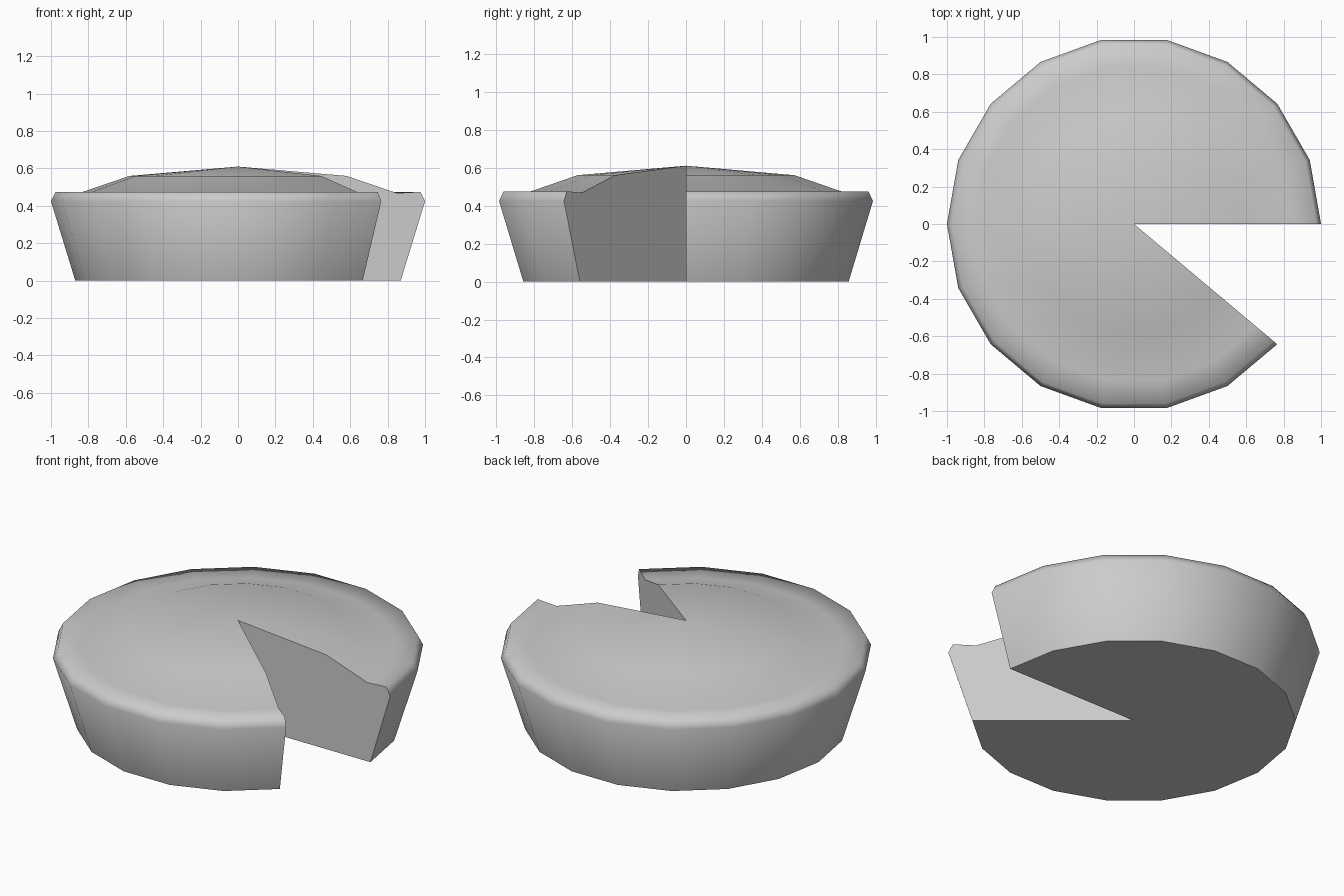
import bpy, bmesh, math

cube = bpy.data.objects.get("Cube")
if cube:
    bpy.data.objects.remove(cube, do_unlink=True)

# Plain grey material
grey = bpy.data.materials.new("light_grey")
grey.use_nodes = True
colour = (0.6, 0.6, 0.6, 1)
grey.diffuse_color = colour
grey.node_tree.nodes["Principled BSDF"].inputs["Base Color"].default_value = colour

# Half section of the pie as (radius, height): base, sloped side, rim, domed crust
PROFILE = [(0, 0), (0.87, 0), (1, 0.425), (0.975, 0.475),
           (0.85, 0.468), (0.58, 0.56), (0, 0.61)]
STEP = math.radians(20)
WEDGES = 16  # two of the eighteen wedges are missing: the cut slice

bm = bmesh.new()
base, peak = (bm.verts.new((0, 0, PROFILE[i][1])) for i in (0, -1))
rings = []
for k in range(WEDGES + 1):
    a = k * STEP
    ring = [bm.verts.new((r * math.cos(a), r * math.sin(a), z))
            for r, z in PROFILE[1:-1]]
    rings.append([base] + ring + [peak])

# Outer skin
for p, q in zip(rings, rings[1:]):
    for i in range(len(PROFILE) - 1):
        corners = dict.fromkeys([p[i], q[i], q[i + 1], p[i + 1]])
        face = bm.faces.new(list(corners))
        face.smooth = i > 0

# Flat faces where the slice was taken out
bm.faces.new(rings[0])
bm.faces.new(rings[-1][::-1])
bmesh.ops.recalc_face_normals(bm, faces=bm.faces)

# Keep the base and the cut edges crisp
for e in bm.edges:
    e.smooth = all(f.smooth for f in e.link_faces)

mesh = bpy.data.meshes.new("cut_pie")
bm.to_mesh(mesh)
bm.free()
mesh.materials.append(grey)
pie = bpy.data.objects.new("cut_pie", mesh)
bpy.context.collection.objects.link(pie)
